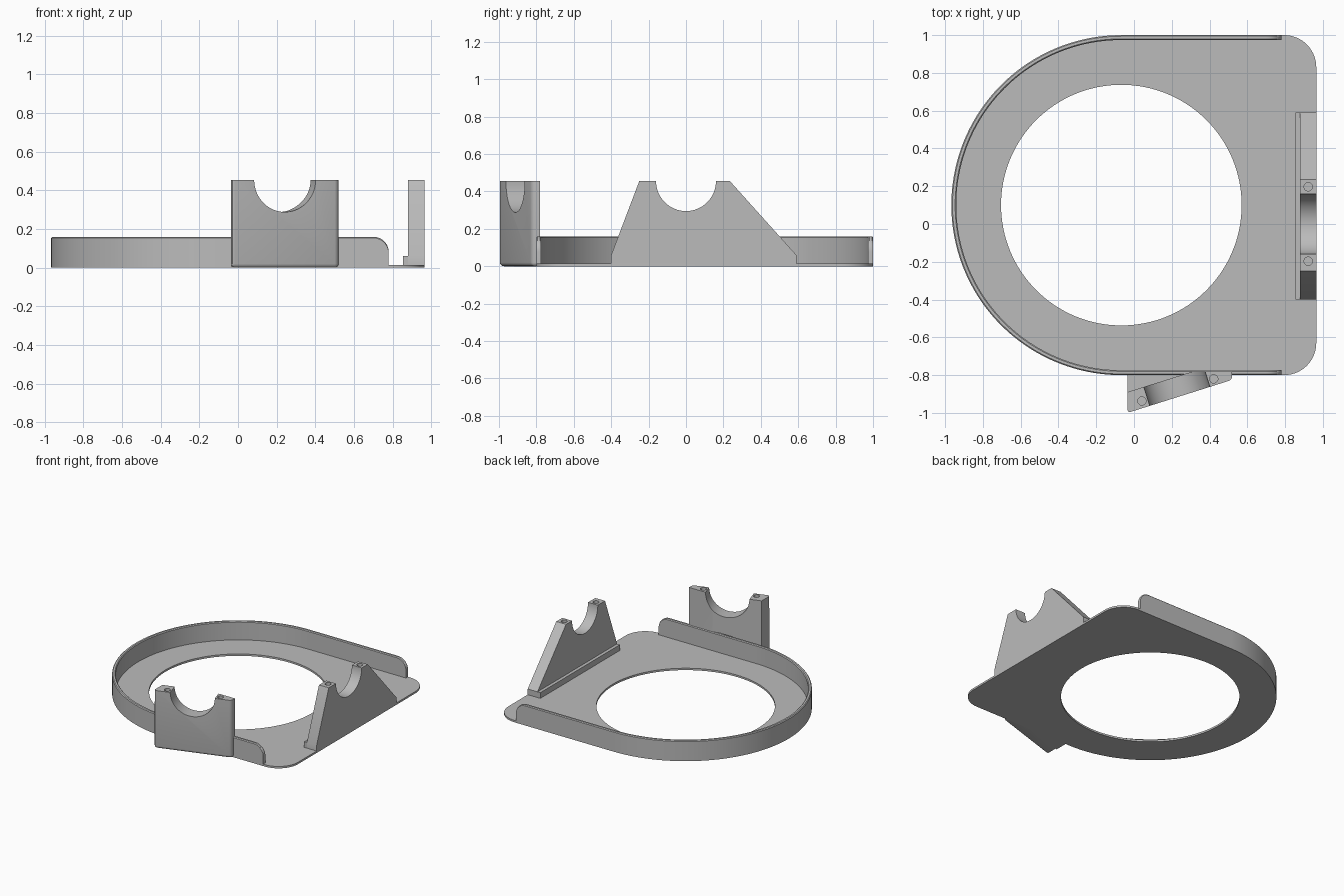
import bpy, bmesh
from math import sin, cos, pi, radians, sqrt
from mathutils import Matrix, Vector

cube = bpy.data.objects.get("Cube")
if cube:
    bpy.data.objects.remove(cube)

grey = bpy.data.materials.new("plain grey")
grey.use_nodes = True
COLOUR = (0.5, 0.5, 0.5, 1)
grey.diffuse_color = COLOUR
grey.node_tree.nodes["Principled BSDF"].inputs["Base Color"].default_value = COLOUR

CX, CY, R = -0.067, 0.1, 0.9      # ring centre and outer radius
RIGHT, PLATE, RIM, TOP = 0.965, 0.015, 0.16, 0.455


def arc(cx, cy, r, a0, a1, n):
    """Points on an arc, angles in degrees."""
    angles = [radians(a0 + (a1 - a0) * i / n) for i in range(n + 1)]
    return [(cx + r * cos(a), cy + r * sin(a)) for a in angles]


def finish(name, bm):
    bmesh.ops.recalc_face_normals(bm, faces=bm.faces)
    mesh = bpy.data.meshes.new(name)
    bm.to_mesh(mesh)
    bm.free()
    mesh.materials.append(grey)
    ob = bpy.data.objects.new(name, mesh)
    bpy.context.collection.objects.link(ob)
    return ob


def prism(points, direction):
    """Closed prism from 3D points; returns the bmesh and its base verts."""
    bm = bmesh.new()
    base = [bm.verts.new(p) for p in points]
    face = bm.faces.new(base)
    new = bmesh.ops.extrude_face_region(bm, geom=[face], use_keep_orig=True)["geom"]
    moved = [v for v in new if isinstance(v, bmesh.types.BMVert)]
    bmesh.ops.translate(bm, verts=moved, vec=direction)
    return bm, base


def cylinder(centre, r, depth, rot=Matrix(), n=32):
    bm = bmesh.new()
    bmesh.ops.create_cone(bm, cap_ends=True, segments=n, radius1=r, radius2=r,
                          depth=depth, matrix=Matrix.Translation(centre) @ rot)
    return finish("cutter", bm)


def cut(ob, cutters):
    bpy.context.view_layer.objects.active = ob
    for c in cutters:
        c.hide_render = True
        mod = ob.modifiers.new("cut", 'BOOLEAN')
        mod.operation, mod.solver, mod.object = 'DIFFERENCE', 'EXACT', c
        bpy.ops.object.modifier_apply(modifier=mod.name)
        bpy.data.objects.remove(c)


def smooth(ob):
    bpy.ops.object.select_all(action='DESELECT')
    ob.select_set(True)
    bpy.context.view_layer.objects.active = ob
    bpy.ops.object.shade_smooth_by_angle(angle=radians(30))


# Base plate: round at one end, filleted corners at the other, large hole
CORNER = 0.17
outline = arc(CX, CY, R, 90, 270, 96)
outline += arc(RIGHT - CORNER, CY - R + CORNER, CORNER, -90, 0, 14)
outline += arc(RIGHT - CORNER, CY + R - CORNER, CORNER, 0, 90, 14)
plate = finish("base_plate", prism([(x, y, 0) for x, y in outline], (0, 0, PLATE))[0])
cut(plate, [cylinder((CX, CY, 0), 0.637, 0.2, n=128)])
smooth(plate)

# Rim wall: section swept along the plate edge, ends rounded down
END, FILLET, WALL, EASE = 0.78, 0.08, 0.026, 0.006
ramp = [(x, z) for x, z in arc(END - FILLET, RIM - FILLET, FILLET, 0, 90, 10)]
path = [((x, CY + R), (0, 1), z) for x, z in ramp]
for i in range(97):
    a = pi / 2 + pi * i / 96
    n = (cos(a), sin(a))
    path.append(((CX + R * n[0], CY + R * n[1]), n, RIM))
path += [((x, CY - R), (0, -1), z) for x, z in reversed(ramp)]
bm = bmesh.new()
rings = []
for p, n, h in path:
    section = [(0, 0), (0, h - EASE), (EASE, h), (WALL - EASE, h), (WALL, h - EASE), (WALL, 0)]
    rings.append([bm.verts.new((p[0] - n[0] * d, p[1] - n[1] * d, z)) for d, z in section])
for a, b in zip(rings, rings[1:]):
    for i in range(len(a)):
        j = (i + 1) % len(a)
        bm.faces.new((a[i], a[j], b[j], b[i]))
bm.faces.new(rings[0])
bm.faces.new(rings[-1])
smooth(finish("rim_wall", bm))

# Side bracket: sloped upright with a half-round cradle and screw holes
profile = [(-0.4, 0), (-0.4, 0.06), (-0.25, TOP)]
profile += arc(0, TOP, 0.16, 180, 360, 32)
profile += [(0.235, TOP), (0.59, 0.06), (0.59, 0)]
side = finish("side_bracket", prism([(0.88, y, z) for y, z in profile], (RIGHT - 0.88, 0, 0))[0])
cut(side, [cylinder((0.922, y, TOP), 0.022, 0.2) for y in (-0.197, 0.197)])
smooth(side)
foot = [(0.855, -0.4, 0), (RIGHT, -0.4, 0), (RIGHT, 0.59, 0), (0.855, 0.59, 0)]
finish("side_bracket_foot", prism(foot, (0, 0, 0.06))[0])

# Front bracket: angled slab with eased outer edges, cradle and screw holes
slab = [(-0.035, -1.0), (0.52, -0.825), (0.52, -0.78), (0.314, -0.78), (-0.035, -0.89)]
bm, base = prism([(x, y, 0) for x, y in slab], (0, 0, TOP))
edges = list({e for v in base[:2] for e in v.link_edges})
bmesh.ops.bevel(bm, geom=edges, offset=0.02, segments=4, profile=0.5, affect='EDGES')
front = finish("front_bracket", bm)
turn = Matrix.Rotation(radians(17.5), 4, 'Z') @ Matrix.Rotation(pi / 2, 4, 'X')
cut(front, [cylinder((0.243, -0.913, TOP), 0.167, 0.6, turn, 64)]
    + [cylinder((x, y, TOP), 0.022, 0.2) for x, y in ((0.042, -0.937), (0.422, -0.82))])
smooth(front)

# Thin web filling the gap between slab and plate edge
web = [(-0.035, -0.9, 0), (0.314, -0.79, 0), (0.314, -0.78, 0), (-0.035, -0.78, 0)]
finish("front_bracket_web", prism(web, (0, 0, PLATE))[0])
